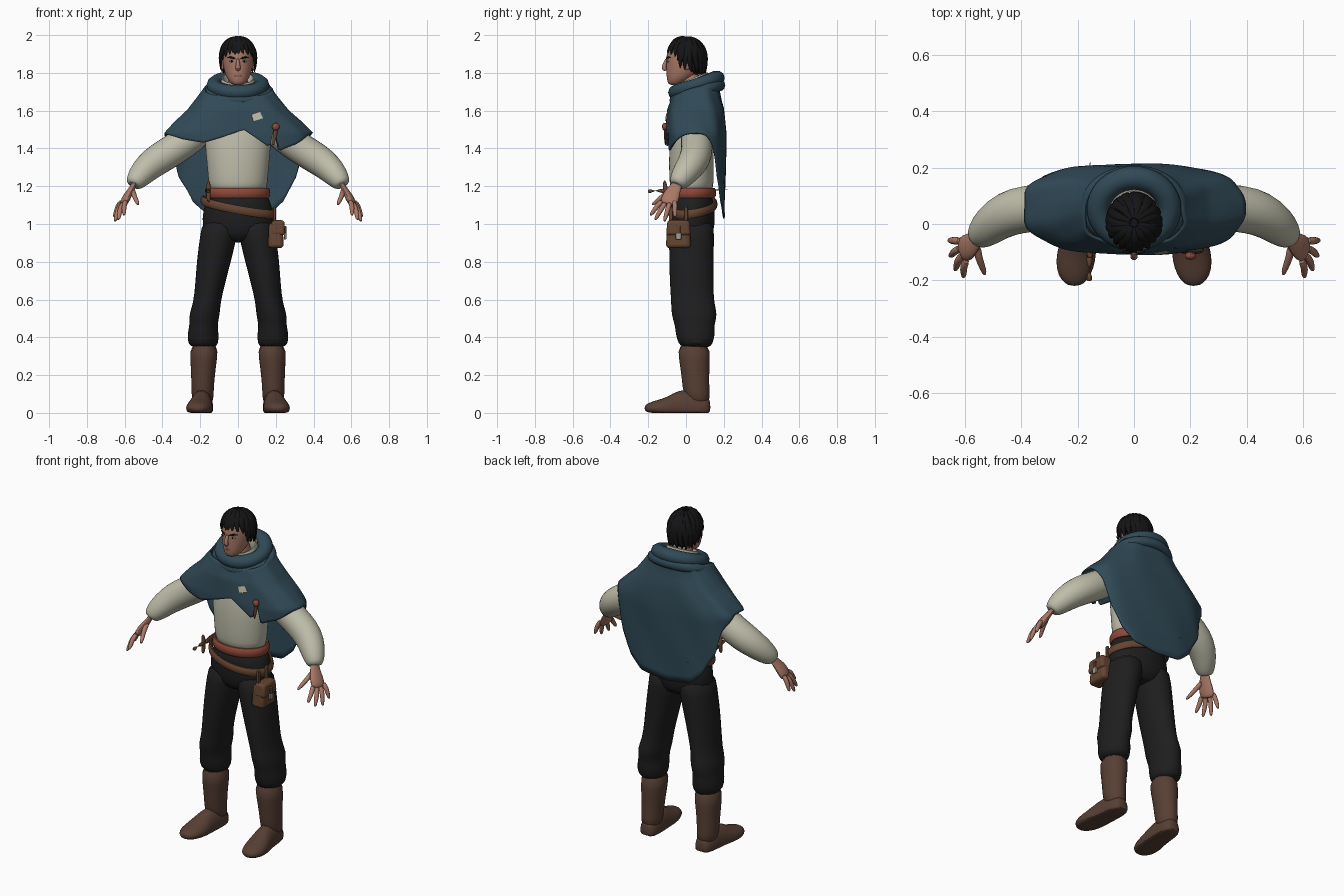
import bpy, bmesh, math, random
from math import sin, cos, pi
from mathutils import Vector

random.seed(4)
old = bpy.data.objects.get("Cube")
if old:
    bpy.data.objects.remove(old)


def material(name, r, g, b):
    m = bpy.data.materials.new(name)
    m.use_nodes = True
    m.diffuse_color = (r, g, b, 1)
    shader = next(n for n in m.node_tree.nodes if n.type == 'BSDF_PRINCIPLED')
    shader.inputs["Base Color"].default_value = (r, g, b, 1)
    shader.inputs["Roughness"].default_value = 0.8
    return m


BLUE = material("cloak blue", .03, .068, .095)
CREAM = material("cream linen", .52, .51, .40)
BLACK = material("trouser black", .013, .013, .014)
BOOT = material("boot brown", .095, .05, .034)
SKIN = material("skin", .40, .19, .135)
RED = material("sash red", .27, .065, .04)
LEATHER = material("belt leather", .13, .058, .03)
HAIR = material("hair black", .007, .007, .008)
METAL = material("dull metal", .35, .34, .32)
LIP = material("lip", .25, .09, .07)


def finish(ob, mat, mirror=False, sub=0, angle=50):
    ob.data.materials.append(mat)
    if mirror:
        ob.modifiers.new("mirror", 'MIRROR')
    if sub:
        ob.modifiers.new("smooth", 'SUBSURF').levels = sub
        ob.modifiers["smooth"].render_levels = sub
    bpy.ops.object.select_all(action='DESELECT')
    ob.select_set(True)
    bpy.context.view_layer.objects.active = ob
    bpy.ops.object.shade_smooth_by_angle(angle=math.radians(angle))
    return ob


def skin(name, rings, mat, wrap=False, caps=True, **kw):
    """Bridge closed rings of points into one surface."""
    bm = bmesh.new()
    vs = [[bm.verts.new(p) for p in ring] for ring in rings]
    n = len(vs[0])
    for i in range(len(vs) if wrap else len(vs) - 1):
        a, b = vs[i], vs[(i + 1) % len(vs)]
        for j in range(n):
            k = (j + 1) % n
            bm.faces.new((a[j], a[k], b[k], b[j]))
    if caps and not wrap:
        bm.faces.new(vs[0])
        bm.faces.new(vs[-1])
    bmesh.ops.recalc_face_normals(bm, faces=bm.faces)
    me = bpy.data.meshes.new(name)
    bm.to_mesh(me)
    bm.free()
    ob = bpy.data.objects.new(name, me)
    bpy.context.collection.objects.link(ob)
    return finish(ob, mat, **kw)


def ellipse(c, u, v, n):
    return [c + u * cos(2 * pi * j / n) + v * sin(2 * pi * j / n) for j in range(n)]


def stack(name, rows, mat, n=16, sub=1, **kw):
    """Body form from level rows of (z, x, y, half width, half depth)."""
    return skin(name, [ellipse(Vector((x, y, z)), Vector((a, 0, 0)), Vector((0, b, 0)), n)
                       for z, x, y, a, b in rows], mat, sub=sub, **kw)


def tube(name, pts, radii, mat, flat=1, ref=(0, 1, 0), n=10, sub=1, **kw):
    """Tube along a path; flat squashes it in the ref direction."""
    p = [Vector(q) for q in pts]
    rings = []
    for i, r in enumerate(radii):
        t = (p[min(i + 1, len(p) - 1)] - p[max(i - 1, 0)]).normalized()
        u = Vector(ref) - t * t.dot(Vector(ref))
        u.normalize()
        rings.append(ellipse(p[i], u * r * flat, t.cross(u) * r, n))
    return skin(name, rings, mat, sub=sub, **kw)


def band(name, rx, ry, cy, cz, thick, tall, mat, tilt_x=0, tilt_y=0):
    """Closed band round the body, tilted across and front to back."""
    rings = []
    for i in range(40):
        a = 2 * pi * i / 40
        out = Vector((cos(a), sin(a), 0))
        c = Vector((rx * cos(a), cy + ry * sin(a), cz + tilt_x * cos(a) + tilt_y * sin(a)))
        rings.append(ellipse(c, out * thick, Vector((0, 0, tall)), 10))
    return skin(name, rings, mat, wrap=True)


def ball(name, loc, size, mat, **kw):
    bpy.ops.mesh.primitive_uv_sphere_add(segments=16, ring_count=10, location=(0, 0, 0))
    ob = bpy.context.object
    ob.name = name
    for v in ob.data.vertices:
        v.co = Vector(loc) + Vector([v.co[k] * size[k] for k in range(3)])
    return finish(ob, mat, **kw)


def box(name, loc, size, mat, bevel=.01, taper=1, turn=0):
    bpy.ops.mesh.primitive_cube_add(size=1, location=loc, rotation=(0, turn, 0))
    ob = bpy.context.object
    ob.name = name
    for v in ob.data.vertices:
        k = taper if v.co.z > 0 else 1
        v.co = (v.co.x * size[0] * k, v.co.y * size[1] * k, v.co.z * size[2])
    m = ob.modifiers.new("round", 'BEVEL')
    m.width, m.segments = bevel, 3
    return finish(ob, mat)


def lerp(table, x):
    for (a, p), (b, q) in zip(table, table[1:]):
        if x <= b:
            return p + (q - p) * max(0, (x - a) / (b - a))
    return table[-1][1]


# Boots: shaft, foot, top cuff
stack("boot_shaft", [(.04, .185, .07, .055, .055), (.1, .188, .055, .06, .072), (.18, .186, .05, .062, .073),
                     (.28, .182, .045, .072, .083), (.375, .178, .04, .078, .09)], BOOT, mirror=True)
foot = [(.13, .185, .03, .04), (.11, .185, .052, .07), (.04, .188, .06, .1), (-.04, .195, .06, .1),
        (-.1, .203, .073, .058), (-.16, .21, .068, .042), (-.2, .211, .048, .028), (-.22, .211, .02, .012)]
rings = [ellipse(Vector((x, y, .025)), Vector((w, 0, 0)), Vector((0, 0, h)), 16) for y, x, w, h in foot]
for ring in rings:
    for p in ring:
        p.z = max(p.z, 0)
skin("boot_foot", rings, BOOT, mirror=True, sub=1)

# Trousers: bloused legs and hips
stack("trouser_leg", [(.345, .18, .055, .06, .075), (.365, .185, .05, .083, .092), (.42, .185, .05, .085, .108),
                      (.465, .183, .045, .074, .105), (.52, .178, .045, .084, .126), (.58, .165, .035, .073, .115),
                      (.68, .148, .03, .08, .118), (.82, .125, .028, .094, .12), (.94, .102, .03, .1, .122),
                      (1.03, .09, .03, .1, .12)], BLACK, mirror=True)
stack("hips", [(.9, 0, .035, .1, .08), (.95, 0, .033, .185, .115), (1.03, 0, .032, .193, .123),
               (1.1, 0, .03, .178, .12), (1.18, 0, .028, .155, .11)], BLACK, n=24)

# Shirt, sleeves, sash and slung belt
stack("shirt", [(1.14, 0, .03, .15, .11), (1.22, 0, .03, .158, .118), (1.32, 0, .028, .165, .12),
                (1.44, 0, .03, .18, .118), (1.54, 0, .035, .17, .105), (1.63, 0, .04, .11, .08),
                (1.68, 0, .04, .07, .065)], CREAM, n=24)
tube("sleeve", [(.14, .04, 1.54), (.24, .055, 1.46), (.33, .06, 1.4), (.42, .048, 1.345), (.48, .02, 1.3),
                (.525, -.02, 1.25), (.55, -.045, 1.215), (.555, -.05, 1.205)],
     [.07, .085, .086, .086, .078, .066, .048, .035], CREAM, n=14, mirror=True)
band("sash", .158, .117, .03, 1.165, .013, .028, RED)
band("slung_belt", .187, .125, .03, 1.09, .012, .024, LEATHER, -.035, .015)
for i in range(3):
    tube("sleeve_stitch", [(.485 + .012 * i, -.052, 1.283 - .018 * i), (.5 + .012 * i, -.058, 1.277 - .018 * i)],
         [.005, .005], RED, n=6, mirror=True)

# Hands
tube("palm", [(.545, -.04, 1.225), (.56, -.058, 1.19), (.582, -.078, 1.155), (.603, -.09, 1.115), (.608, -.095, 1.1)],
     [.028, .034, .048, .05, .036], SKIN, flat=.45, ref=(.8, -.1, .5), n=12, mirror=True)
fingers = {"index": ((.592, -.125, 1.125), (.605, -.19, 1.045)), "middle": ((.605, -.107, 1.115), (.635, -.165, 1.02)),
           "ring": ((.613, -.085, 1.115), (.653, -.115, 1.012)), "little": ((.612, -.06, 1.125), (.658, -.058, 1.035)),
           "thumb": ((.555, -.075, 1.18), (.528, -.182, 1.1))}
for name, (a, b) in fingers.items():
    a, b = Vector(a), Vector(b)
    tube(name + "_finger", [a, a.lerp(b, .4) + Vector((.008, 0, .004)), a.lerp(b, .8), b],
         [.016, .0145, .0125, .006], SKIN, n=8, mirror=True)

# Cloak: shoulder drape with an uneven front hem and a long back
WIDTH = [(1.48, 1), (1.54, .85), (1.6, .68), (1.68, .52), (1.74, .41), (1.78, .33)]
DEPTH = [(1.05, .94), (1.48, 1), (1.6, .94), (1.68, .78), (1.78, .75)]
FRONT = [(-.39, 1.48), (-.3, 1.45), (-.18, 1.43), (-.08, 1.46), (.03, 1.5), (.165, 1.405), (.195, 1.51),
         (.215, 1.385), (.3, 1.42), (.39, 1.48)]
BACK = [(0, 1.03), (.16, 1.05), (.24, 1.12), (.31, 1.25), (.35, 1.4), (.39, 1.48)]


def outline(a):
    return (.39 * math.copysign(abs(cos(a)) ** .78, cos(a)),
            (.15 if sin(a) > 0 else .165) * math.copysign(abs(sin(a)) ** .75, sin(a)))


def drape(a, z, lift=0):
    x, y = outline(a)
    fold = 1 + .012 * sin(9 * a + 14 * z) + lift
    return Vector((x * lerp(WIDTH, z) * fold, .06 + y * lerp(DEPTH, z) * fold, z))


rings, steps, rows = [], 144, 18
for r in range(rows + 1):
    ring = []
    for i in range(steps):
        a = 2 * pi * i / steps
        x = outline(a)[0]
        hem = lerp(BACK, abs(x)) if sin(a) >= 0 else lerp(FRONT, x)
        top = 1.725 + .05 * sin(a)
        ring.append(drape(a, top + (hem - top) * r / rows))
    rings.append(ring)
cloak = skin("cloak", rings, BLUE, caps=False)
thick = cloak.modifiers.new("cloth", 'SOLIDIFY')
thick.thickness, thick.offset = .008, 0
band("cowl", .125, .108, .055, 1.735, .042, .04, BLUE, 0, .038)
band("cowl_fold", .165, .122, .06, 1.695, .026, .03, BLUE, 0, .04)
band("shirt_collar", .082, .078, .035, 1.725, .01, .05, CREAM, 0, .03)

# Cloak patch and hanging clasp at the slit
a0 = -pi / 2 + .2
patch = [[drape(a0 + da, z + da * .12, .05 + s) for da, z in ((-.045, 1.55), (.12, 1.545), (.12, 1.58), (-.045, 1.585))]
         for s in (0, .02)]
skin("cloak_patch", patch, CREAM)
tube("clasp_strap", [(.205, -.105, 1.54), (.197, -.112, 1.48), (.185, -.108, 1.41)], [.013, .013, .006], LEATHER, flat=.6)
ball("clasp_knot", (.2, -.113, 1.515), (.02, .014, .02), RED)

# Pouch on the left hip, with flap, buckle and loops
box("pouch", (.2, -.04, .94), (.085, .135, .135), LEATHER, .02, .85)
box("pouch_flap", (.212, -.04, .98), (.075, .13, .08), LEATHER, .015, .9)
box("pouch_buckle", (.25, -.04, .935), (.012, .03, .035), METAL, .004)
box("pouch_tongue", (.25, -.04, .965), (.012, .022, .05), LEATHER, .004)
for y in (-.08, 0):
    box("pouch_loop", (.193, y, 1.04), (.016, .02, .1), LEATHER, .004)

# Dagger through the sash on the right hip
tube("dagger_grip", [(-.158, -.09, 1.17), (-.158, -.14, 1.178), (-.158, -.19, 1.175), (-.158, -.203, 1.17)],
     [.012, .014, .015, .008], LEATHER)
tube("dagger_guard", [(-.155, -.115, 1.11), (-.158, -.105, 1.17), (-.155, -.115, 1.235)], [.01, .014, .01], LEATHER)
tube("dagger_sheath", [(-.16, -.1, 1.17), (-.168, .03, 1.175), (-.16, .16, 1.18)], [.02, .02, .012], LEATHER,
     flat=.5, ref=(1, 0, 0))
tube("dagger_tip", [(-.16, .15, 1.18), (-.155, .225, 1.182)], [.006, .002], METAL)

# Neck, head and face
tube("neck", [(0, .045, 1.6), (0, .035, 1.7), (0, .015, 1.82)], [.062, .056, .056], SKIN, n=14)
stack("head", [(1.735, 0, -.06, .025, .028), (1.748, 0, -.052, .042, .046), (1.775, 0, -.03, .062, .073),
               (1.81, 0, -.014, .074, .09), (1.85, 0, -.006, .081, .1), (1.9, 0, -.002, .084, .103),
               (1.95, 0, 0, .074, .09), (1.98, 0, 0, .045, .055)], SKIN, n=20)
tube("nose", [(0, -.1, 1.878), (0, -.112, 1.85), (0, -.119, 1.825), (0, -.104, 1.812)],
     [.008, .011, .016, .012], SKIN, n=8)
tube("lips", [(-.025, -.094, 1.783), (0, -.104, 1.786), (.025, -.094, 1.783)], [.003, .007, .003], LIP, flat=.7)
ball("ear", (.082, .005, 1.845), (.01, .02, .03), SKIN, mirror=True)
ball("eye_white", (.033, -.094, 1.862), (.015, .006, .006), CREAM, mirror=True)
ball("iris", (.033, -.098, 1.862), (.006, .004, .006), HAIR, mirror=True)
tube("eyebrow", [(.012, -.106, 1.874), (.034, -.1, 1.883), (.058, -.08, 1.881)], [.004, .006, .003], HAIR,
     flat=.8, mirror=True)

# Hair: skull cap and swept locks radiating from the crown
ball("hair_cap", (0, .012, 1.895), (.09, .096, .093), HAIR)
ball("hair_back", (0, .045, 1.85), (.08, .06, .065), HAIR)
CZ, RZ = 1.875, .113
for layer, count in enumerate((26, 15)):
    for i in range(count):
        a = 2 * pi * (i + .4 * layer) / count
        hem = lerp([(-1, 1.897), (-.75, 1.885), (-.3, 1.835), (.4, 1.8), (1, 1.78)], sin(a))
        hem += random.uniform(-.01, .012) + .035 * layer
        end = math.acos((hem - CZ) / RZ) if hem > CZ else pi / 2 + (CZ - hem) / RZ
        path = []
        for k in range(8):
            f = .12 + (end - .12) * k / 7
            s = sin(f) if f < pi / 2 else 1 - .06 * (f - pi / 2)
            z = CZ + RZ * (cos(f) if f < pi / 2 else pi / 2 - f)
            b = a + .1 * sin(2.5 * f + i)
            path.append((.094 * s * cos(b), .003 + .104 * s * sin(b), z + .004 * layer))
        tube("hair_lock", path, [.007, .012, .017, .02, .02, .018, .013, .003], HAIR, flat=.65,
             ref=(cos(a), sin(a), .3), n=6)
